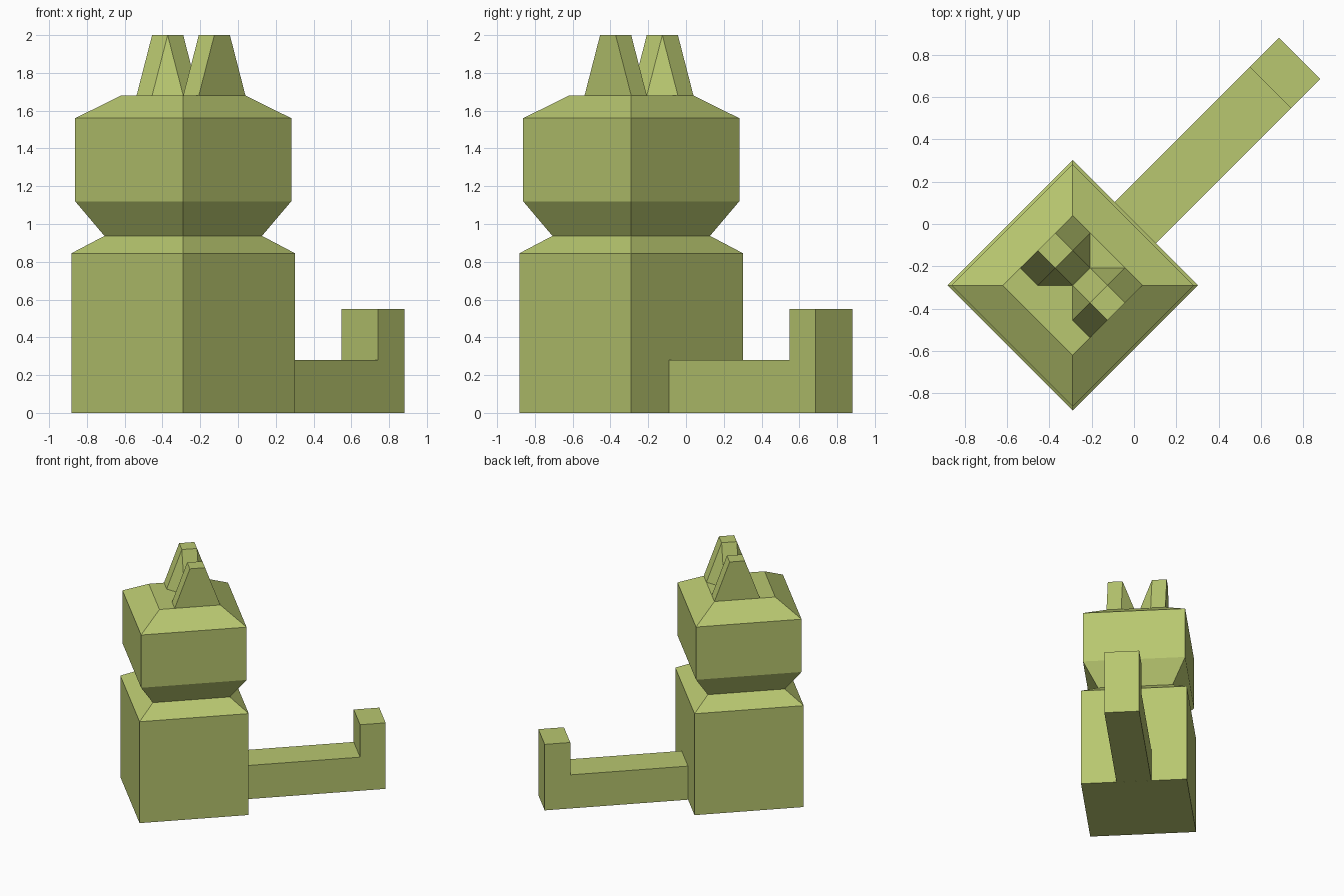
import bpy, bmesh, math

if "Cube" in bpy.data.objects:
    bpy.data.objects.remove(bpy.data.objects["Cube"])

mat = bpy.data.materials.new("olive_green")
mat.diffuse_color = (0.48, 0.57, 0.16, 1)
mat.use_nodes = True
mat.node_tree.nodes["Principled BSDF"].inputs["Base Color"].default_value = mat.diffuse_color


def make(name, bm):
    """Finish a part: local +x points to the tail, turned 45 degrees in the scene."""
    bmesh.ops.recalc_face_normals(bm, faces=bm.faces)
    mesh = bpy.data.meshes.new(name)
    bm.to_mesh(mesh)
    bm.free()
    mesh.materials.append(mat)
    ob = bpy.data.objects.new(name, mesh)
    ob.location = (-0.29, -0.29, 0)
    ob.rotation_euler.z = math.pi / 4
    bpy.context.collection.objects.link(ob)
    return ob


# Body, neck and head: stacked square rings (half diagonal, height)
rings = [(0.592, 0), (0.592, 0.845), (0.417, 0.937),
         (0.572, 1.12), (0.572, 1.56), (0.33, 1.68)]
bm = bmesh.new()
loops = []
for r, z in rings:
    h = r / math.sqrt(2)
    loops.append([bm.verts.new((sx * h, sy * h, z))
                  for sx, sy in ((-1, -1), (1, -1), (1, 1), (-1, 1))])
for a, b in zip(loops, loops[1:]):
    for i in range(4):
        j = (i + 1) % 4
        bm.faces.new((a[i], a[j], b[j], b[i]))
bm.faces.new(loops[0])
bm.faces.new(loops[-1])
make("body_and_head", bm)

# Tail: L-shaped side profile extruded across its width
profile = [(0.419, 0), (1.518, 0), (1.518, 0.55),
           (1.322, 0.55), (1.322, 0.28), (0.419, 0.28)]
bm = bmesh.new()
side = bm.faces.new([bm.verts.new((x, -0.138, z)) for x, z in profile])
out = bmesh.ops.extrude_face_region(bm, geom=[side])
bmesh.ops.translate(bm, vec=(0, 0.276, 0),
                    verts=[v for v in out["geom"] if isinstance(v, bmesh.types.BMVert)])
# open the end that meets the body
joint = [f for f in bm.faces if all(abs(v.co.x - 0.419) < 1e-4 for v in f.verts)]
bmesh.ops.delete(bm, geom=joint, context='FACES_ONLY')
make("tail", bm)

# Ears: square tip over a base with cut inner corners, mirrored left and right
s = 0.1165
base = [(-1, 2), (-1, 1), (0, 0), (1, 0), (2, 1), (2, 2)]
tip = [(0, 2), (0, 1), (1, 1), (1, 2)]
for name, m in (("left_ear", 1), ("right_ear", -1)):
    bm = bmesh.new()
    b = [bm.verts.new((x * s, m * y * s, 1.68)) for x, y in base]
    t = [bm.verts.new((x * s, m * y * s, 2.0)) for x, y in tip]
    for f in ((b[0], b[1], t[1], t[0]), (b[1], b[2], t[1]),
              (b[2], b[3], t[2], t[1]), (b[3], b[4], t[2]),
              (b[4], b[5], t[3], t[2]), (b[5], b[0], t[0], t[3]), t, b):
        bm.faces.new(f)
    make(name, bm)
